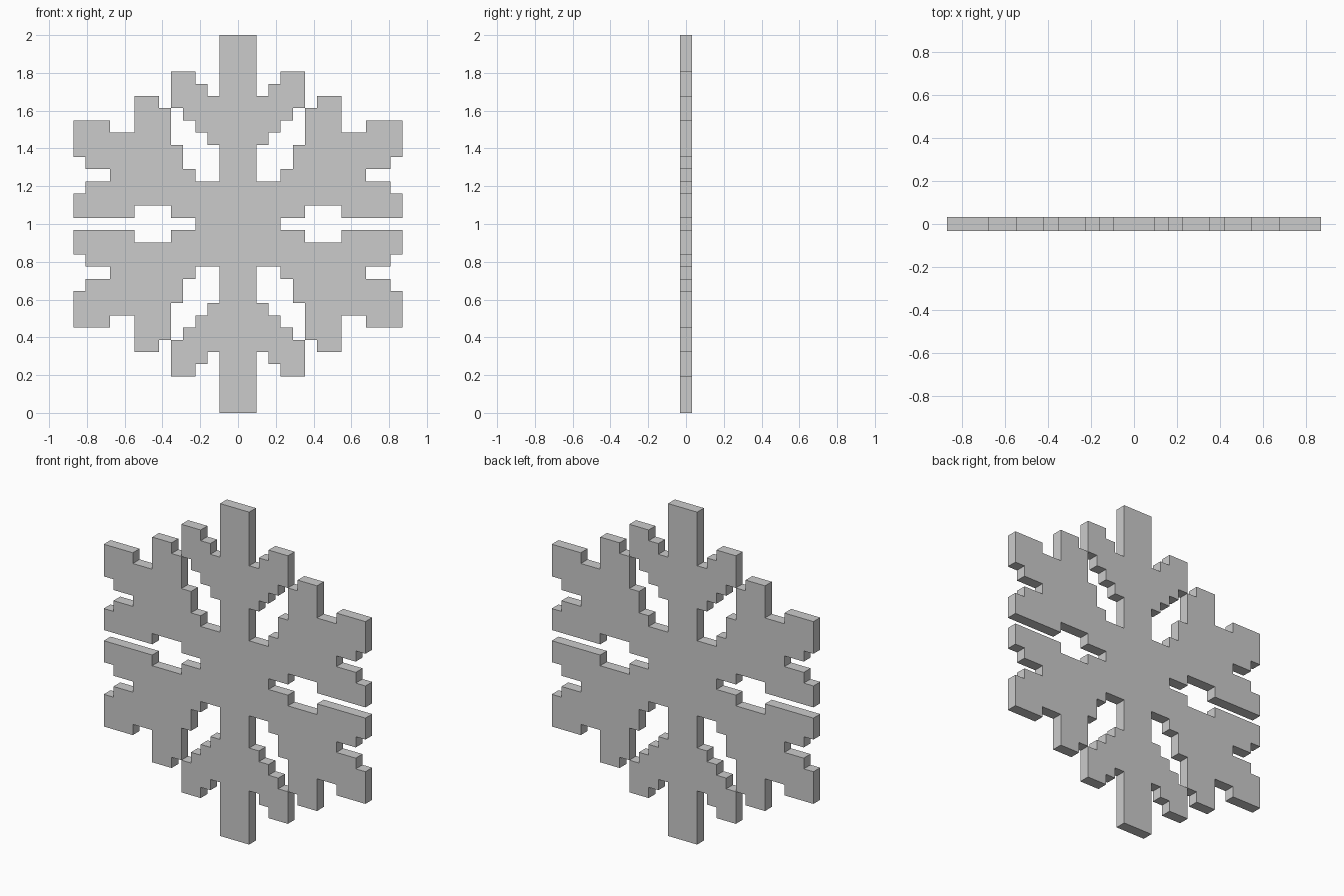
import bpy, bmesh
from mathutils import Vector

if "Cube" in bpy.data.objects:
    bpy.data.objects.remove(bpy.data.objects["Cube"])

U = 2 / 31  # size of one grid step; the flake is 27 x 31 steps, 1 thick

# Upper right quarter outline of the spine with its hub and tip branches
spine = [(3.5, .5), (3.5, 3.5), (1.5, 3.5), (1.5, 6.5), (2.5, 6.5), (2.5, 7.5),
         (3.5, 7.5), (3.5, 8.5), (4.5, 8.5), (4.5, 9.5), (5.5, 9.5), (5.5, 12.5),
         (3.5, 12.5), (3.5, 11.5), (2.5, 11.5), (2.5, 10.5), (1.5, 10.5), (1.5, 15.5)]

# Upper right side arm
arm = [(3.5, .5), (5.5, .5), (5.5, 1.5), (8.5, 1.5), (8.5, .5), (13.5, .5),
       (13.5, 2.5), (12.5, 2.5), (12.5, 3.5), (10.5, 3.5), (10.5, 4.5), (12.5, 4.5),
       (12.5, 5.5), (13.5, 5.5), (13.5, 8.5), (10.5, 8.5), (10.5, 7.5), (8.5, 7.5),
       (8.5, 10.5), (6.5, 10.5), (6.5, 9.5), (5.5, 9.5), (5.5, 6.5), (4.5, 6.5),
       (4.5, 4.5), (3.5, 4.5), (3.5, 3.5)]

bm = bmesh.new()


def add_face(points):
    bm.faces.new([bm.verts.new((x * U, -U / 2, 1 + z * U)) for x, z in points])


def flip(points, sx, sz):
    pts = [(x * sx, z * sz) for x, z in points]
    return pts if sx * sz > 0 else pts[::-1]


# Spine mirrored into one closed outline, then four mirrored arms
add_face([p for s in ((1, 1), (-1, 1), (-1, -1), (1, -1)) for p in flip(spine, *s)])
for sx in (1, -1):
    for sz in (1, -1):
        add_face(flip(arm, sx, sz))

# Weld arms to the hub and give the plate its thickness
bmesh.ops.remove_doubles(bm, verts=bm.verts, dist=1e-4)
ext = bmesh.ops.extrude_face_region(bm, geom=bm.faces[:], use_keep_orig=True)
bmesh.ops.translate(bm, vec=Vector((0, U, 0)),
                    verts=[v for v in ext["geom"] if isinstance(v, bmesh.types.BMVert)])
bmesh.ops.recalc_face_normals(bm, faces=bm.faces)

mesh = bpy.data.meshes.new("snowflake")
bm.to_mesh(mesh)
bm.free()
bpy.context.collection.objects.link(bpy.data.objects.new("snowflake", mesh))
